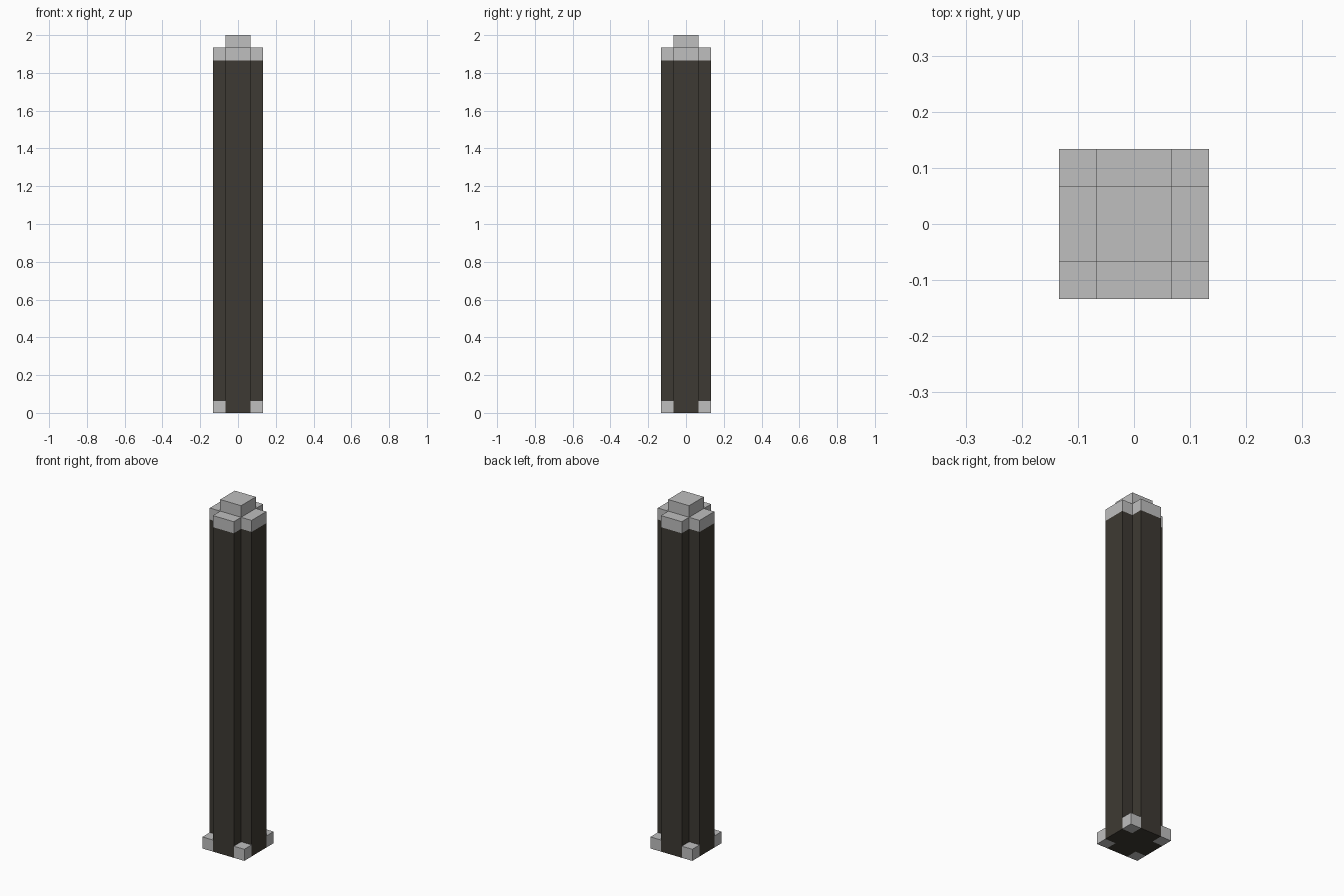
import bpy
import bmesh

cube = bpy.data.objects.get("Cube")
if cube:
    bpy.data.objects.remove(cube, do_unlink=True)

U = 2 / 30          # block unit: the column is 30 units tall
H = 28 * U          # height of the shaft


def make_material(name, rgb):
    mat = bpy.data.materials.new(name)
    mat.use_nodes = True
    mat.diffuse_color = (*rgb, 1)
    mat.node_tree.nodes["Principled BSDF"].inputs["Base Color"].default_value = (*rgb, 1)
    return mat


dark = make_material("dark brown", (0.048, 0.042, 0.033))
grey = make_material("light grey", (0.52, 0.52, 0.52))


def prism(name, outline, z0, z1, mat):
    """Extrude a flat outline from z0 up to z1."""
    bm = bmesh.new()
    base = bm.faces.new([bm.verts.new((x, y, z0)) for x, y in outline])
    top = bmesh.ops.extrude_face_region(bm, geom=[base], use_keep_orig=True)["geom"]
    bmesh.ops.translate(bm, vec=(0, 0, z1 - z0),
                        verts=[v for v in top if isinstance(v, bmesh.types.BMVert)])
    bmesh.ops.recalc_face_normals(bm, faces=bm.faces)
    mesh = bpy.data.meshes.new(name)
    bm.to_mesh(mesh)
    bm.free()
    mesh.materials.append(mat)
    obj = bpy.data.objects.new(name, mesh)
    bpy.context.collection.objects.link(obj)
    return obj


def square(cx, cy, half):
    return [(cx - half, cy - half), (cx + half, cy - half),
            (cx + half, cy + half), (cx - half, cy + half)]


# Plus-shaped outline shared by the shaft and its cap
a, b = U, 2 * U
plus = [(a, -b), (a, -a), (b, -a), (b, a), (a, a), (a, b),
        (-a, b), (-a, a), (-b, a), (-b, -a), (-a, -a), (-a, -b)]

prism("shaft", plus, 0, H, dark)
prism("cap", plus, H, H + U, grey)
prism("finial", square(0, 0, U), H + U, H + 2 * U, grey)

# Small foot block in each inner corner of the plus
for side, sx in (("left", 1), ("right", -1)):
    for end, sy in (("front", -1), ("back", 1)):
        prism(f"{end}_{side}_foot", square(1.5 * U * sx, 1.5 * U * sy, U / 2), 0, U, grey)
